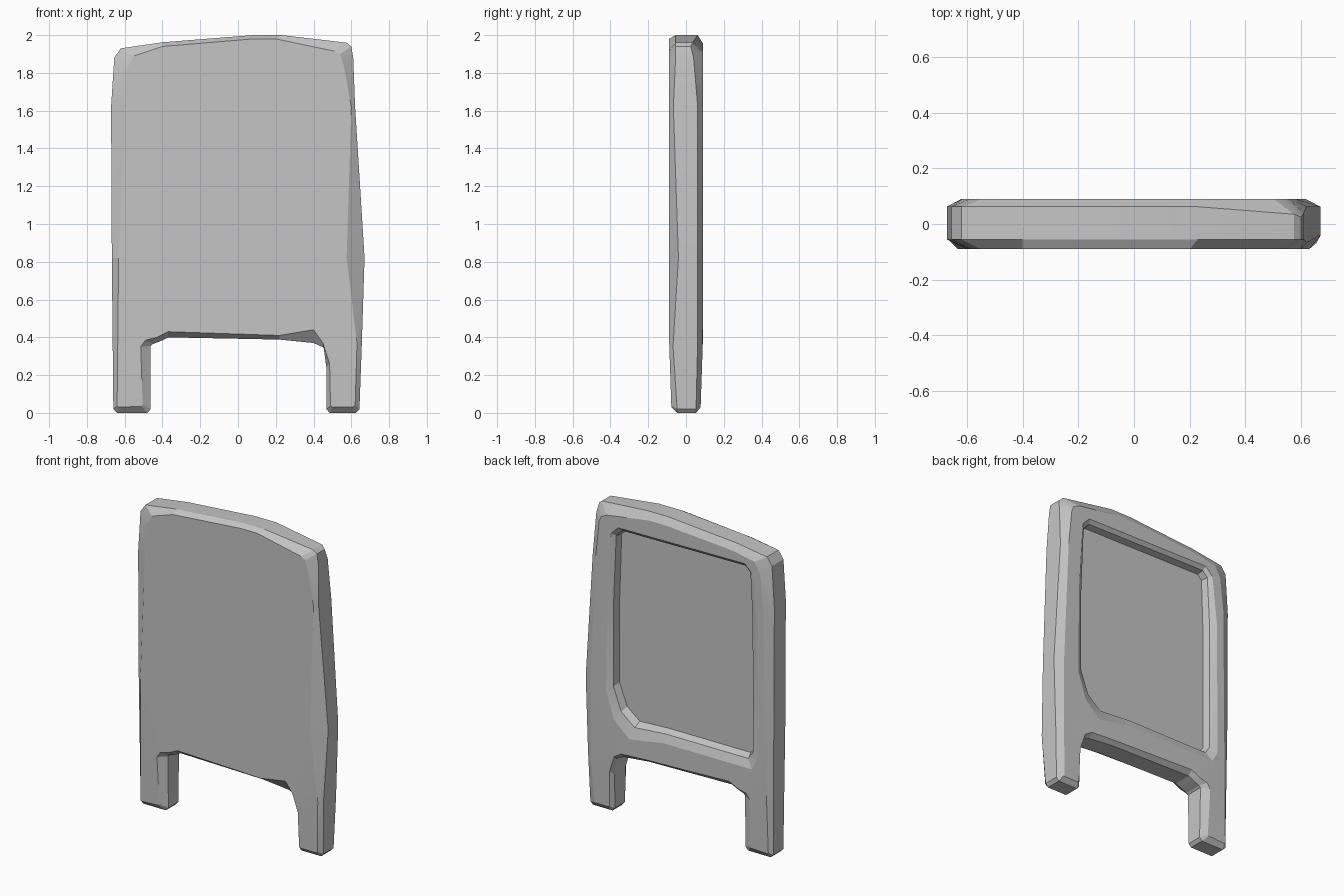
import bpy, bmesh

if "Cube" in bpy.data.objects:
    bpy.data.objects.remove(bpy.data.objects["Cube"])

# Outline of the panel: outer x, z, then the inset x, z of its flat front
OUTLINE = [
    (-.66, .02, -.64, .035), (-.64, 0, -.63, .03), (-.48, 0, -.51, .035), (-.462, .02, -.505, .045),
    (-.462, .355, -.515, .35), (-.45, .365, -.49, .385), (-.41, .38, -.43, .40), (-.37, .40, -.37, .43),
    (.22, .388, .22, .41), (.40, .37, .40, .44), (.455, .345, .45, .37),
    (.468, .24, .485, .26), (.468, .02, .49, .035), (.485, 0, .50, .03), (.625, 0, .61, .03),
    (.643, .02, .62, .04), (.655, .35, .63, .37), (.67, .82, .575, .82), (.62, 1.62, .60, 1.62),
    (.61, 1.88, .56, 1.84), (.60, 1.94, .54, 1.90), (.575, 1.96, .51, 1.915),
    (.23, 2.0, .20, 1.98), (.08, 2.0, .08, 1.98), (-.40, 1.962, -.40, 1.94),
    (-.62, 1.93, -.55, 1.89), (-.655, 1.88, -.59, 1.82), (-.672, 1.62, -.60, 1.60),
    (-.668, .82, -.632, .82),
]
# Where the back differs: inset x, z by outline index
BACK = {9: (.40, .40), 15: (.60, .04), 16: (.615, .35), 17: (.615, .82), 18: (.58, 1.62),
        19: (.555, 1.86), 20: (.54, 1.89), 21: (.50, 1.91), 22: (.20, 1.955), 23: (.08, 1.955),
        24: (-.40, 1.92), 27: (-.615, 1.60), 28: (-.62, .82)}
# Where the rim's front and back edges wander: y by outline index
FRONT_Y = {16: -.07, 17: -.04, 18: -.067}
BACK_Y = {19: .04, 20: .025, 21: .035}

# Recess in the back: lip x, z, then the floor x, z
RECESS = [
    (.47, 1.80, .44, 1.78), (.42, 1.85, .40, 1.82), (-.48, 1.86, -.47, 1.83), (-.53, 1.81, -.50, 1.80),
    (-.565, 1.5, -.51, 1.5), (-.57, .62, -.51, .66), (-.53, .55, -.48, .62), (.10, .55, .10, .62),
    (.34, .51, .31, .61), (.45, .61, .40, .68), (.505, .78, .455, .82), (.50, 1.35, .455, 1.35),
]


def taper(z):
    """Legs get thinner toward the floor."""
    return .85 + .15 * min(z / .4, 1)


def add_loop(bm, points, y, special={}, tapered=True):
    return [bm.verts.new((x, special.get(i, y) * (taper(z) if tapered else 1), z))
            for i, (x, z) in enumerate(points)]


def bridge(bm, a, b):
    for i in range(len(a)):
        j = (i + 1) % len(a)
        bm.faces.new((a[i], a[j], b[j], b[i]))


def fill(bm, *loops):
    edges = []
    for loop in loops:
        for i, v in enumerate(loop):
            w = loop[(i + 1) % len(loop)]
            edges.append(bm.edges.get((v, w)) or bm.edges.new((v, w)))
    bmesh.ops.triangle_fill(bm, edges=edges, use_beauty=True, normal=(0, 1, 0))


bm = bmesh.new()
outer = [p[:2] for p in OUTLINE]
inset = [p[2:] for p in OUTLINE]
back_inset = [BACK.get(i, p) for i, p in enumerate(inset)]

# Chamfered panel with two short legs
front = add_loop(bm, inset, -.09)
front_side = add_loop(bm, outer, -.055, FRONT_Y)
back_side = add_loop(bm, outer, .062, BACK_Y)
back = add_loop(bm, back_inset, .09)
for a, b in ((front, front_side), (front_side, back_side), (back_side, back)):
    bridge(bm, a, b)

# Sunken back recess with a sloped lip
lip = add_loop(bm, [p[:2] for p in RECESS], .09, tapered=False)
wall = add_loop(bm, [((p[0] + p[2] * 3) / 4, (p[1] + p[3] * 3) / 4) for p in RECESS], .07, tapered=False)
floor = add_loop(bm, [p[2:] for p in RECESS], .025, tapered=False)
bridge(bm, lip, wall)
bridge(bm, wall, floor)

# Flat caps
fill(bm, front)
fill(bm, back, lip)
fill(bm, floor)
bmesh.ops.recalc_face_normals(bm, faces=bm.faces)

mesh = bpy.data.meshes.new("board_panel")
bm.to_mesh(mesh)
bm.free()
panel = bpy.data.objects.new("board_panel", mesh)
bpy.context.collection.objects.link(panel)

grey = bpy.data.materials.new("plain grey")
grey.diffuse_color = (.56, .56, .56, 1)
grey.use_nodes = True
grey.node_tree.nodes["Principled BSDF"].inputs["Base Color"].default_value = grey.diffuse_color
mesh.materials.append(grey)

bpy.context.view_layer.objects.active = panel
panel.select_set(True)
bpy.ops.object.shade_smooth_by_angle(angle=.28)
